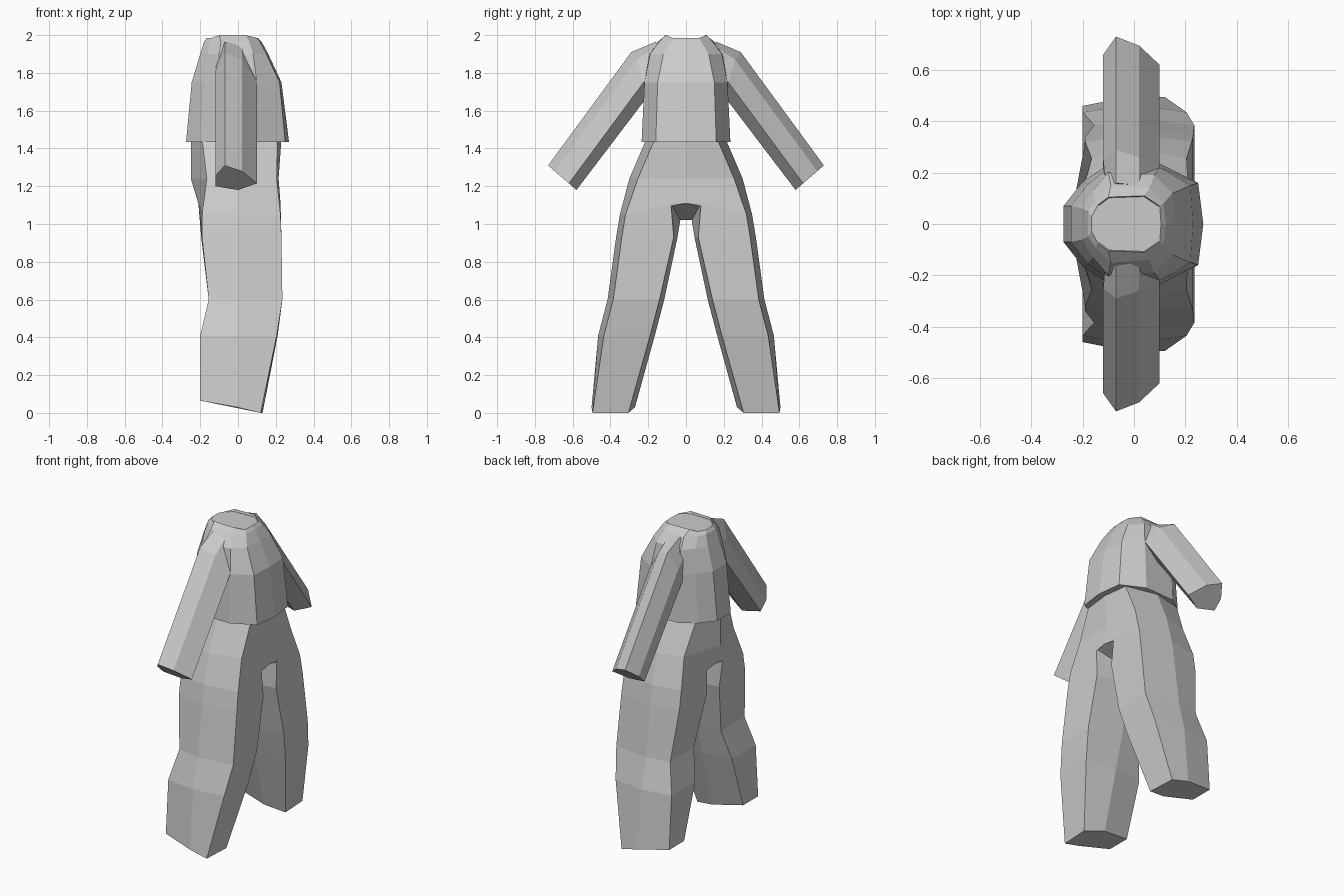
import bpy, bmesh

if "Cube" in bpy.data.objects:
    bpy.data.objects.remove(bpy.data.objects["Cube"])

grey = bpy.data.materials.new("cloth_grey")
grey.diffuse_color = (0.6, 0.6, 0.6, 1)
grey.use_nodes = True
grey.node_tree.nodes["Principled BSDF"].inputs["Base Color"].default_value = grey.diffuse_color


def loft(name, rings, closed=True, mirror=True):
    """Skin equal-length rings of points; mirrored across y = 0."""
    bm = bmesh.new()
    loops = [[bm.verts.new(p) for p in r] for r in rings]
    n = len(rings[0])
    for a, b in zip(loops, loops[1:]):
        for i in range(n if closed else n - 1):
            j = (i + 1) % n
            bm.faces.new((a[i], a[j], b[j], b[i]))
    bm.faces.new(loops[0])
    bm.faces.new(loops[-1][::-1])
    bmesh.ops.remove_doubles(bm, verts=bm.verts, dist=0.0005)
    # drop hidden walls lying on the mirror plane
    inner = [f for f in bm.faces if all(abs(v.co.y) < 0.001 for v in f.verts)]
    bmesh.ops.delete(bm, geom=inner, context='FACES')
    bmesh.ops.recalc_face_normals(bm, faces=bm.faces)
    me = bpy.data.meshes.new(name)
    bm.to_mesh(me)
    bm.free()
    me.materials.append(grey)
    ob = bpy.data.objects.new(name, me)
    bpy.context.collection.objects.link(ob)
    if mirror:
        m = ob.modifiers.new("Mirror", 'MIRROR')
        m.use_axis = (False, True, False)
        m.merge_threshold = 0.001
    return ob


# Trousers: six-sided leg sections, joined at the hips
def leg_ring(z, xb_in, xb_out, xf_out, xf_in, y_mid, y_out, y_in, y_in_mid,
             zf=None, zm=None, zb=None, y_back=None):
    zf, zm, zb = (z if v is None else v for v in (zf, zm, zb))
    y_back = y_out if y_back is None else y_back
    return [(xb_out, y_back, z if zb is None else (zb if y_in > 0.2 else z)),
            (0, y_mid, zm if y_in > 0.2 else z),
            (xf_out, y_out, zf if y_in > 0.2 else z),
            (xf_in, y_in, zf), (0, y_in_mid, zm), (xb_in, y_in, zb)]


crotch = dict(zf=1.11, zm=1.02, zb=1.11)
loft("trousers", [
    leg_ring(1.45, -.25, -.19, .21, .23, .21, .165, 0, 0),
    leg_ring(1.24, -.25, -.165, .205, .215, .30, .255, 0, 0),
    leg_ring(1.05, -.21, -.19, .225, .225, .35, .32, 0, 0, **crotch),
    leg_ring(1.05, -.21, -.19, .225, .225, .35, .32, .08, .03, **crotch),
    leg_ring(.93, -.195, -.19, .23, .23, .37, .34, .065, .045),
    leg_ring(.60, -.155, -.155, .235, .235, .415, .385, .14, .115),
    leg_ring(.41, -.20, -.20, .205, .21, .465, .435, .19, .165),
    leg_ring(.03, -.20, -.20, .12, .13, .50, .495, .305, .27,
             zf=0, zm=.03, zb=.065, y_back=.46),
])

# Tunic: half sections from front centre round to back centre
tunic = [
    (1.435, [(.27, 0), (.25, .16), (.10, .235), (-.11, .225), (-.20, .165), (-.275, .07)]),
    (1.75, [(.23, 0), (.22, .15), (.10, .22), (-.11, .21), (-.18, .155), (-.245, .07)]),
    (1.90, [(.16, 0), (.15, .12), (.08, .19), (-.10, .20), (-.16, .13), (-.20, .06)]),
    (1.965, [(.125, 0), (.115, .08), (.06, .14), (-.09, .15), (-.15, .09), (-.18, .05)]),
    (1.985, [(.105, 0), (.10, .07), (.04, .11), (-.10, .105), (-.14, .075), (-.165, .03)]),
]
rings = []
for k, (z, pts) in enumerate(tunic):
    lift = .015 if k == 4 else 0      # collar rises over the shoulders
    rings.append([(x, y, z + lift * (i in (2, 3))) for i, (x, y) in enumerate(pts)]
                 + [(pts[-1][0], 0, z)])
# slightly sunken neck cap
rings.append([(x * .97, y * .97, 1.984) for x, y, z in rings[-1]])
loft("tunic", rings, closed=False)

# Sleeves: straight six-sided tubes rooted inside the shoulders
loft("sleeve", [
    [(-.07, .16, 1.965), (.02, .15, 1.945), (.09, .13, 1.85),
     (0, .12, 1.75), (-.11, .12, 1.77), (-.11, .14, 1.88)],
    [(-.07, .29, 1.91), (.02, .26, 1.87), (.10, .225, 1.75),
     (0, .215, 1.66), (-.12, .22, 1.69), (-.12, .25, 1.80)],
    [(-.07, .73, 1.31), (.02, .695, 1.28), (.10, .62, 1.215),
     (0, .58, 1.18), (-.12, .60, 1.20), (-.12, .66, 1.255)],
])
